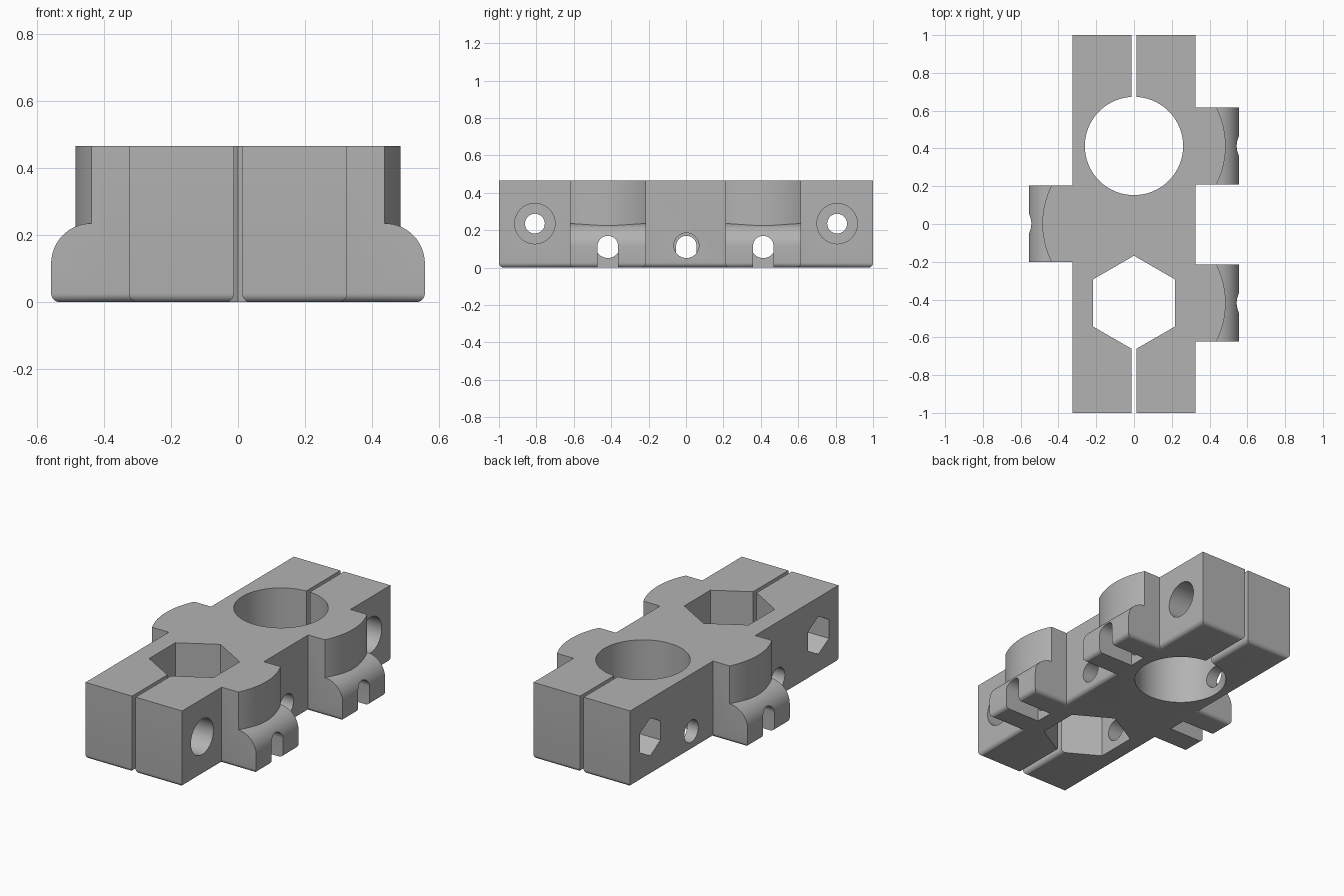
import bpy, bmesh, math
from mathutils import Vector

if "Cube" in bpy.data.objects:
    bpy.data.objects.remove(bpy.data.objects["Cube"])

H, BX, LX, LW = 0.465, 0.325, 0.557, 0.203   # height, body half width, lug reach, lug half width
SLIT, FILLET = 0.012, 0.026
ROUND_Y, HEX_Y = 0.413, -0.418
LUGS = [(1, ROUND_Y), (1, HEX_Y), (-1, 0.002)]   # side, y centre

grey = bpy.data.materials.new("grey_plastic")
grey.diffuse_color = (0.45, 0.45, 0.45, 1)
grey.use_nodes = True
grey.node_tree.nodes["Principled BSDF"].inputs["Base Color"].default_value = grey.diffuse_color


def prism(name, points, axis, a, b, fillet=0):
    """Extrude a 2D outline along an axis; z: (x,y), y: (x,z), x: (y,z)."""
    place = {"z": lambda p, t: (p[0], p[1], t),
             "y": lambda p, t: (p[0], t, p[1]),
             "x": lambda p, t: (t, p[0], p[1])}[axis]
    bm = bmesh.new()
    face = bm.faces.new([bm.verts.new(place(p, a)) for p in points])
    bottom = list(face.edges)
    ext = bmesh.ops.extrude_face_region(bm, geom=[face], use_keep_orig=True)
    shift = Vector(place((0, 0), b - a))
    bmesh.ops.translate(bm, vec=shift, verts=[g for g in ext["geom"] if isinstance(g, bmesh.types.BMVert)])
    bmesh.ops.recalc_face_normals(bm, faces=bm.faces)
    if fillet:
        bmesh.ops.bevel(bm, geom=bottom, offset=fillet, segments=6, profile=0.5, affect="EDGES")
    mesh = bpy.data.meshes.new(name)
    bm.to_mesh(mesh)
    bm.free()
    obj = bpy.data.objects.new(name, mesh)
    bpy.context.collection.objects.link(obj)
    return obj


def ring(cx, cy, r, n, start=0.0):
    return [(cx + r * math.cos(start + 2 * math.pi * i / n),
             cy + r * math.sin(start + 2 * math.pi * i / n)) for i in range(n)]


def arc(cx, cy, r, a0, a1, n):
    return [(cx + r * math.cos(math.radians(a0 + (a1 - a0) * i / n)),
             cy + r * math.sin(math.radians(a0 + (a1 - a0) * i / n))) for i in range(n + 1)]


def boolean(target, tool, operation="DIFFERENCE"):
    mod = target.modifiers.new("cut", "BOOLEAN")
    mod.operation, mod.solver, mod.object = operation, "EXACT", tool
    bpy.context.view_layer.objects.active = target
    bpy.ops.object.modifier_apply(modifier=mod.name)
    bpy.data.objects.remove(tool)


# Clamp body outline with side lugs and end slits, bottom edge filleted
def lug_pts(side, y):
    return [(side * BX, y - side * LW), (side * LX, y - side * LW),
            (side * LX, y + side * LW), (side * BX, y + side * LW)]

outline = [(SLIT, -0.6), (SLIT, -1), (BX, -1)]
outline += lug_pts(*LUGS[1]) + lug_pts(*LUGS[0])
outline += [(BX, 1), (SLIT, 1), (SLIT, 0.6), (-SLIT, 0.6), (-SLIT, 1), (-BX, 1)]
outline += lug_pts(*LUGS[2])
outline += [(-BX, -1), (-SLIT, -1), (-SLIT, -0.6)]
body = prism("clamp_body", outline, "z", 0, H, FILLET)

# Round and hexagonal main bores
boolean(body, prism("round_bore", ring(0, ROUND_Y, 0.26, 96), "z", -0.2, 0.7))
boolean(body, prism("hex_bore", ring(0, HEX_Y, 0.25, 6, math.pi / 2), "z", -0.2, 0.7))

for side, y in LUGS:
    # Lug shoulder: quarter-round ledge below a curved upper wall
    ledge = [(0.41, 0.6), (0.41, 0.235)] + arc(0.437, 0.115, 0.12, 90, 0, 16) + [(0.65, 0.115), (0.65, 0.6)]
    wall = arc(0.034, y, 0.451, -29, 29, 24) + [(0.7, y + 0.219), (0.7, y - 0.219)]
    cutter = prism("ledge_cut", [(side * p, z) for p, z in ledge], "y", y - 0.21, y + 0.21)
    boolean(cutter, prism("wall_cut", [(side * p, q) for p, q in wall], "z", 0.05, 0.55), "INTERSECT")
    boolean(body, cutter)
    # Arched slot open at the bottom of the lug
    slot = [(y + 0.055, -0.1)] + arc(y, 0.115, 0.055, 0, 180, 16) + [(y - 0.055, -0.1)]
    boolean(body, prism("slot", slot, "x", side * 0.32, side * 0.7))
    # Cross hole through the body behind the lug
    boolean(body, prism("cross_hole", ring(y, 0.118, 0.067, 40), "x", side * 0.325, -side * 0.5))

# Clamp bolt holes with counterbore on the right and nut pocket on the left
for y in (-0.808, 0.808):
    boolean(body, prism("bolt_hole", ring(y, 0.235, 0.053, 32), "x", -0.5, 0.5))
    boolean(body, prism("head_pocket", ring(y, 0.235, 0.108, 48), "x", 0.14, 0.5))
    boolean(body, prism("nut_pocket", ring(y, 0.235, 0.115, 6, math.pi / 2), "x", -0.5, -0.14))

body.data.materials.clear()
body.data.materials.append(grey)
for poly in body.data.polygons:
    poly.material_index = 0
bpy.ops.object.select_all(action="DESELECT")
body.select_set(True)
bpy.context.view_layer.objects.active = body
bpy.ops.object.shade_smooth_by_angle(angle=math.radians(28))
